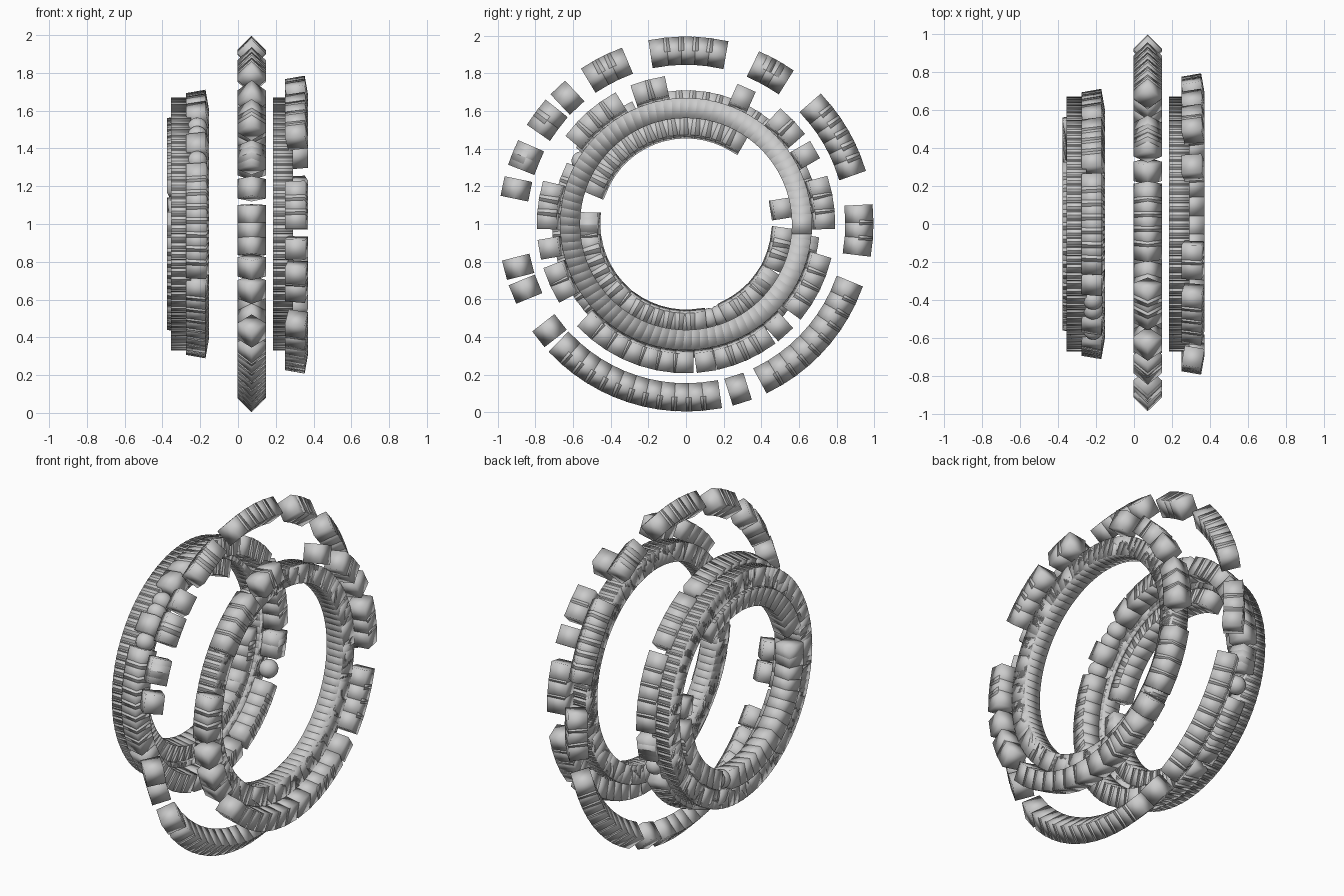
import bpy, bmesh
from math import radians, ceil
from mathutils import Matrix

if "Cube" in bpy.data.objects:
    bpy.data.objects.remove(bpy.data.objects["Cube"])

SIZE = 0.106  # edge of every small block


def ring(name, x, radius, tilt, arcs, step, beads=()):
    """Ring of blocks around the x axis; arcs hold first and last block angle
    (0 = +y, 90 = up); tilt turns each block about the ring's tangent."""
    bm = bmesh.new()

    def place(angle):
        # local z = outward, local y = tangent
        return (Matrix.Translation((x, 0, 1))
                @ Matrix.Rotation(radians(angle - 90), 4, 'X')
                @ Matrix.Translation((0, 0, radius))
                @ Matrix.Rotation(radians(-tilt), 4, 'Y'))

    for a, b in arcs:
        n = ceil((b - a) / step)
        for i in range(n + 1):
            t = a + (b - a) * i / n if n else a
            bmesh.ops.create_cube(bm, size=SIZE, matrix=place(t))
    for t in beads:
        bmesh.ops.create_uvsphere(bm, u_segments=16, v_segments=10,
                                  radius=SIZE / 2, matrix=place(t))
    for f in bm.faces:
        f.smooth = True
    me = bpy.data.meshes.new(name)
    bm.to_mesh(me)
    bm.free()
    ob = bpy.data.objects.new(name, me)
    bpy.context.collection.objects.link(ob)
    return ob


# Large broken ring, blocks standing on edge
ring("outer_ring", 0.072, 0.92, 45,
     [(-7, 3), (19.5, 41), (58, 64), (80, 98.5), (113, 121), (133.2, 133.2),
      (141.5, 145), (156.5, 158.5), (168.3, 168.3), (194.3, 194.3),
      (202.1, 202.1), (218, 218), (226, 278), (287.5, 287.5),
      (298.5, 337.5)], 5)

# Right side: dense inner ring and broken, slightly tilted ring
ring("right_dense_ring", 0.238, 0.615, 0, [(0, 356)], 4)
ring("right_broken_ring", 0.31, 0.73, 10,
     [(2, 15), (30, 30), (41, 47), (66, 66), (102, 108), (122, 140),
      (167, 178), (190, 190), (201, 208), (227, 269), (278, 278),
      (286, 303), (312, 312), (324, 343)], 7)

# Left side: dense ring with tilted rings inside and beside it
ring("left_dense_ring", -0.302, 0.615, 0, [(0, 356)], 4)
ring("left_broken_ring", -0.215, 0.648, 10,
     [(2, 30), (42, 60), (72, 108), (118, 118), (141, 141), (157, 200),
      (211, 250), (261, 290), (302, 325), (347, 350)], 7,
     beads=(128, 134, 149, 336))
ring("left_inner_ring", -0.315, 0.515, 10,
     [(9, 9), (60, 157), (179, 182), (192, 226), (236, 276), (298, 312),
      (322, 326), (338, 352)], 7, beads=(284, 290))
